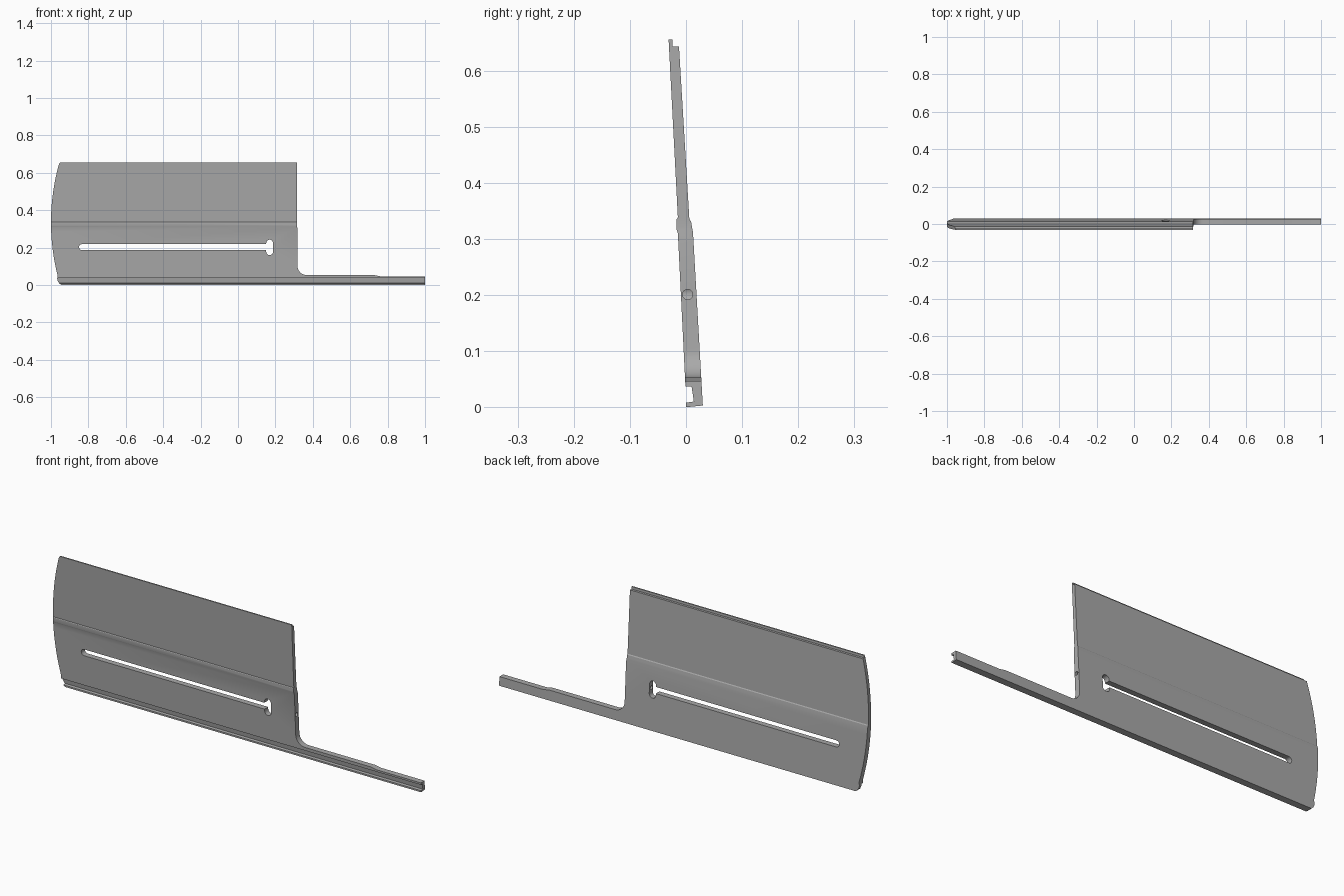
import bpy, bmesh
from math import sin, cos, radians
from mathutils import Vector

cube = bpy.data.objects.get("Cube")
if cube:
    bpy.data.objects.remove(cube, do_unlink=True)

grey = bpy.data.materials.new("matte grey")
grey.use_nodes = True
colour = (0.4, 0.4, 0.4, 1)
grey.diffuse_color = colour
grey.node_tree.nodes["Principled BSDF"].inputs["Base Color"].default_value = colour


def arc(cx, cz, r, a0, a1, steps=8, stretch=1):
    """Points along an arc, angles in degrees."""
    angles = [radians(a0 + (a1 - a0) * i / steps) for i in range(steps + 1)]
    return [(cx + r * cos(a), cz + r * stretch * sin(a)) for a in angles]


def prism(name, points, axis, start, end):
    """Extrude a flat outline along x (points are y, z) or y (points are x, z)."""
    bm = bmesh.new()
    if axis == "x":
        verts = [bm.verts.new((start, a, b)) for a, b in points]
        move = Vector((end - start, 0, 0))
    else:
        verts = [bm.verts.new((a, start, b)) for a, b in points]
        move = Vector((0, end - start, 0))
    face = bm.faces.new(verts)
    made = bmesh.ops.extrude_face_region(bm, geom=[face])["geom"]
    bmesh.ops.translate(bm, vec=move, verts=[v for v in made if isinstance(v, bmesh.types.BMVert)])
    bmesh.ops.recalc_face_normals(bm, faces=bm.faces)
    mesh = bpy.data.meshes.new(name)
    bm.to_mesh(mesh)
    bm.free()
    obj = bpy.data.objects.new(name, mesh)
    mesh.materials.append(grey)
    bpy.context.collection.objects.link(obj)
    return obj


def carve(target, cutter, operation):
    """Apply a boolean and discard the cutter."""
    cutter.hide_render = True
    mod = target.modifiers.new("carve", "BOOLEAN")
    mod.operation, mod.solver, mod.object = operation, "EXACT", cutter
    bpy.context.view_layer.objects.active = target
    bpy.ops.object.modifier_apply(modifier=mod.name)
    bpy.data.objects.remove(cutter, do_unlink=True)


# Leaning plate section: channel at the bottom front, ridge midway, lip on top
section = [(0, 0), (0.03, 0.003), (0.0125, 0.311), (0.009, 0.331), (0.006, 0.335),
           (-0.0125, 0.643), (-0.024, 0.643), (-0.0245, 0.655), (-0.031, 0.655),
           (-0.0145, 0.338), (-0.0165, 0.335), (-0.0165, 0.316), (-0.0145, 0.31),
           (-0.001, 0.037), (0.01, 0.037), (0.014, 0.01), (0, 0.008)]
plate = prism("plate_with_rail", section, "x", -1.1, 1.1)

# Side outline: long rail, inner fillet, bowed left end
bow = [(-1 + 0.042 * ((z - 0.335) / 0.31) ** 2, z)
       for z in [0.64 - 0.59 * i / 20 for i in range(21)]]
outline = ([(1, -0.004), (1, 0.047), (0.76, 0.047), (0.73, 0.053)]
           + arc(0.368, 0.103, 0.05, 270, 180)
           + [(0.318, 0.3), (0.315, 0.32), (0.315, 0.657)]
           + arc(-0.945, 0.645, 0.012, 90, 165, 5)
           + bow + arc(-0.925, 0.038, 0.042, 185, 270))
carve(plate, prism("outline", outline, "y", -0.2, 0.2), "INTERSECT")

# Long slot ending in an upright oval opening
slot = arc(-0.834, 0.203, 0.016, 90, 270) + [(0.165, 0.187), (0.165, 0.219)]
carve(plate, prism("slot", slot, "y", -0.2, 0.2), "DIFFERENCE")
oval = arc(0.169, 0.225, 0.018, 0, 180) + arc(0.169, 0.178, 0.018, 180, 360)
carve(plate, prism("oval_opening", oval, "y", -0.2, 0.2), "DIFFERENCE")

# Pin hole drilled from the upright end
hole = arc(0.003, 0.201, 0.009, 0, 345, 23)
carve(plate, prism("pin_hole", hole, "x", 0.17, 0.4), "DIFFERENCE")

plate.select_set(True)
bpy.context.view_layer.objects.active = plate
bpy.ops.object.shade_smooth_by_angle(angle=radians(25))
